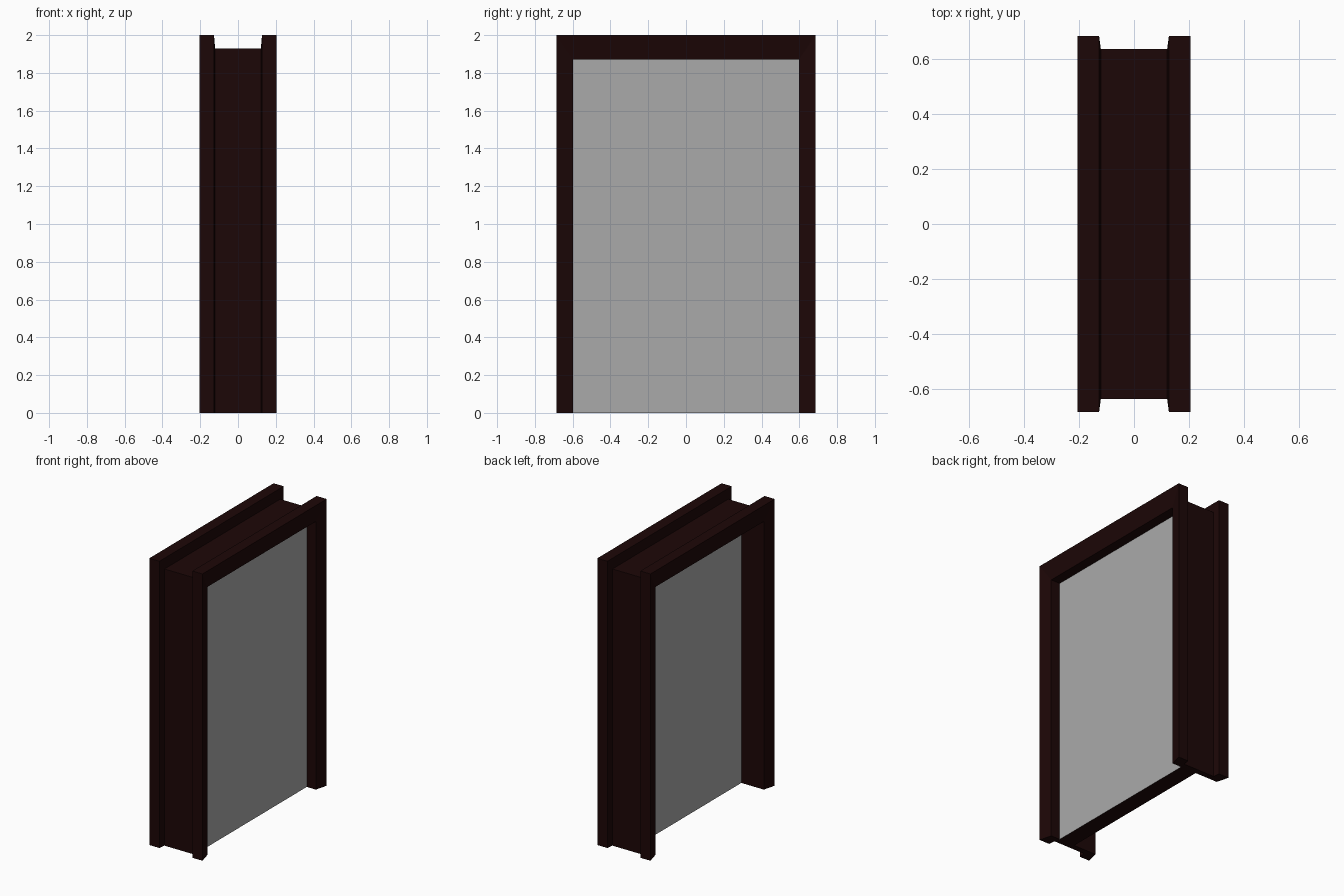
import bpy
import bmesh

if "Cube" in bpy.data.objects:
    bpy.data.objects.remove(bpy.data.objects["Cube"], do_unlink=True)


def material(name, color):
    mat = bpy.data.materials.new(name)
    mat.use_nodes = True
    mat.diffuse_color = color
    mat.node_tree.nodes["Principled BSDF"].inputs["Base Color"].default_value = color
    return mat


def finish(name, bm, mats):
    bmesh.ops.recalc_face_normals(bm, faces=bm.faces)
    mesh = bpy.data.meshes.new(name)
    bm.to_mesh(mesh)
    bm.free()
    for mat in mats:
        mesh.materials.append(mat)
    obj = bpy.data.objects.new(name, mesh)
    bpy.context.collection.objects.link(obj)
    return obj


wood = material("dark brown wood", (0.012, 0.002, 0.002, 1))
grey = material("grey panel", (0.4, 0.4, 0.4, 1))

HALF_OPENING, OPENING_TOP = 0.598, 1.87
JAMB, LINTEL = 0.087, 0.13

# Frame: a channel profile (x, share of frame thickness) swept round the opening;
# the outer faces slope in towards the opening
half = [(0.182, 0), (0.205, 1), (0.127, 1), (0.121, 0.46)]
profile = half + [(-x, t) for x, t in reversed(half)]
bm = bmesh.new()
rings = []
for side, top in ((-1, 0), (-1, 1), (1, 1), (1, 0)):
    rings.append([bm.verts.new((x, side * (HALF_OPENING + JAMB * t),
                                top * (OPENING_TOP + LINTEL * t)))
                  for x, t in profile])
for a, b in zip(rings, rings[1:]):
    for i in range(len(profile)):
        j = (i + 1) % len(profile)
        bm.faces.new((a[i], a[j], b[j], b[i]))
bm.faces.new(rings[0])
bm.faces.new(rings[-1])
finish("door_frame", bm, [wood])

# Door panel: grey faces with a dark edge all round
BACK, FRONT = -0.008, 0.112
bm = bmesh.new()
bmesh.ops.create_cube(bm, size=1)
for v in bm.verts:
    v.co.x = FRONT if v.co.x > 0 else BACK
    v.co.y *= 2 * HALF_OPENING
    v.co.z = OPENING_TOP if v.co.z > 0 else 0
bm.normal_update()
for f in bm.faces:
    f.material_index = 0 if abs(f.normal.x) > 0.5 else 1
finish("door_panel", bm, [grey, wood])
